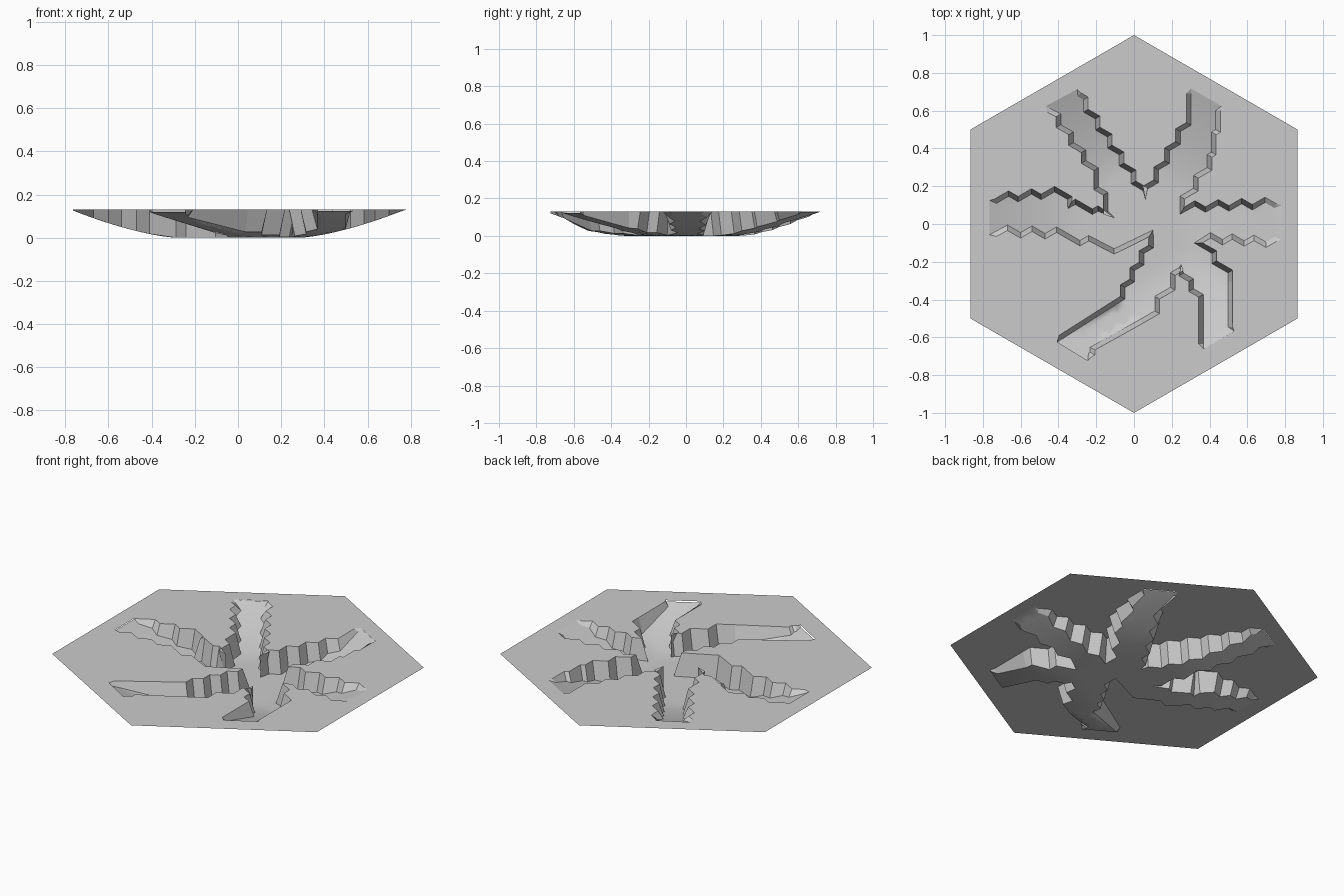
import bpy, math
from mathutils import Vector
from mathutils.geometry import delaunay_2d_cdt

if "Cube" in bpy.data.objects:
    bpy.data.objects.remove(bpy.data.objects["Cube"])

TOP = 0.13      # height of the flat land
HALF = 0.0125   # half the plan width of the sloping banks
REACH = 0.775   # hex distance at which the bed meets the land
STEP = 0.12     # length of one stair of a stepped bank

# Turning points of the six banks, counter-clockwise around the channel
right_top = [(.75, .095), (.255, .07), (.255, .14), (.40, .36), (.445, .60)]
top = [(.29, .69), (.29, .53), (.06, .125), (-.255, .60), (-.29, .685)]
left_top = [(-.45, .60), (-.40, .575), (-.20, .29), (-.10, .03), (-.34, .10),
            (-.37, .155), (-.735, .12)]
left_low = [(-.735, -.055), (-.67, -.02), (-.41, -.03), (-.24, -.075), (-.105, -.145),
            (.09, -.05), (.09, -.12), (-.06, -.39), (-.39, -.60)]
bottom = [(-.235, -.695), (-.22, -.66), (.04, -.515), (.205, -.265), (.25, -.215),
          (.355, -.38), (.355, -.635)]
right_low = [(.51, -.545), (.51, -.305), (.34, -.10), (.405, -.06), (.75, -.08)]


def direction(deg):
    return Vector((math.cos(math.radians(deg)), math.sin(math.radians(deg))))


def cross(a, b):
    return a.x * b.y - a.y * b.x


def stairs(bank):
    """Expand each leg into stairs along the two nearest hexagon directions."""
    pts = [Vector(bank[0])]
    for end in map(Vector, bank[1:]):
        start = pts[-1].copy()
        d = end - start
        n = max(1, round(d.length / STEP))
        low = 30 + 60 * math.floor((math.degrees(math.atan2(d.y, d.x)) - 30) / 60)
        a, b = direction(low), direction(low + 60)
        la, lb = cross(d, b) / cross(a, b), cross(a, d) / cross(a, b)
        if min(la, lb) / n < .015:      # already runs along a hexagon direction
            pts.append(end)
            continue
        for i in range(n):
            pts += [start + (d * i + a * la) / n, start + d * ((i + 1) / n)]
    return pts


def offset(pts, dist):
    """Mitred offset to the left; the ends close to a shared point further out."""
    out = []
    for i, p in enumerate(pts):
        u = (p - pts[i - 1]).normalized() if i else (pts[1] - p).normalized()
        v = (pts[i + 1] - p).normalized() if i < len(pts) - 1 else u
        nu, nv = Vector((-u.y, u.x)), Vector((-v.y, v.x))
        out.append(p + (nu + nv) * (dist / max(1 + nu.dot(nv), .6)))
    cap = [p + p.normalized() * .03 for p in (pts[0], pts[-1])]
    return [cap[0]] + out + [cap[1]]


def bed(p):
    """Bowl-shaped channel bed."""
    r = max(p.dot(direction(60 * k)) for k in range(6))
    return TOP * min(1, max(0, (r - .28) / (REACH - .28))) ** 1.5


def inside(p, poly):
    hit = False
    for a, b in zip(poly, poly[1:] + poly[:1]):
        if (a.y > p.y) != (b.y > p.y) and p.x < a.x + (p.y - a.y) * (b.x - a.x) / (b.y - a.y):
            hit = not hit
    return hit


def add_mesh(name, verts, faces, smooth=False):
    me = bpy.data.meshes.new(name)
    me.from_pydata(verts, [], faces)
    me.validate()
    ob = bpy.data.objects.new(name, me)
    bpy.context.collection.objects.link(ob)
    if smooth:
        me.polygons.foreach_set("use_smooth", [True] * len(me.polygons))
    return ob


def loop_edges(start, n):
    return [(start + i, start + (i + 1) % n) for i in range(n)]


def keep_faces(verts, faces, test):
    return [f for f in faces if test(sum((verts[i] for i in f), Vector((0, 0))) / len(f))]


lines = [stairs(b) for b in (right_top, top, left_top, left_low, bottom, right_low)]
rims = [offset(l, -HALF) for l in lines]
feet = [offset(l, HALF) for l in lines]
rim = [p for l in rims for p in l]
foot = [p for l in feet for p in l]

# Flat hexagonal land with the channel cut out
corners = [direction(30 + 60 * k) for k in range(6)]
v, _, f, *_ = delaunay_2d_cdt(corners + rim, loop_edges(0, 6) + loop_edges(6, len(rim)), [], 0, 1e-5)
add_mesh("hex_land", [(p.x, p.y, TOP) for p in v],
         keep_faces(v, f, lambda c: not inside(c, rim)))

# Curved channel bed
step = .05
grid = [Vector(((i + (j % 2) / 2) * step, j * step * .866))
        for i in range(-17, 18) for j in range(-20, 21)]
grid = [p for p in grid if inside(p, foot)
        and min((p - q).length for q in foot) > .015]
v, _, f, *_ = delaunay_2d_cdt(foot + grid, loop_edges(0, len(foot)), [], 0, 1e-5)
add_mesh("channel_bed", [(p.x, p.y, bed(p)) for p in v],
         keep_faces(v, f, lambda c: inside(c, foot)), True)

# Stepped banks joining land and bed
verts, faces = [], []
for upper, lower in zip(rims, feet):
    s, n = len(verts), len(upper)
    verts += [(p.x, p.y, TOP) for p in upper] + [(p.x, p.y, bed(p)) for p in lower]
    faces += [(s + i, s + i + 1, s + n + i + 1, s + n + i) for i in range(n - 1)]
add_mesh("channel_banks", verts, faces)
